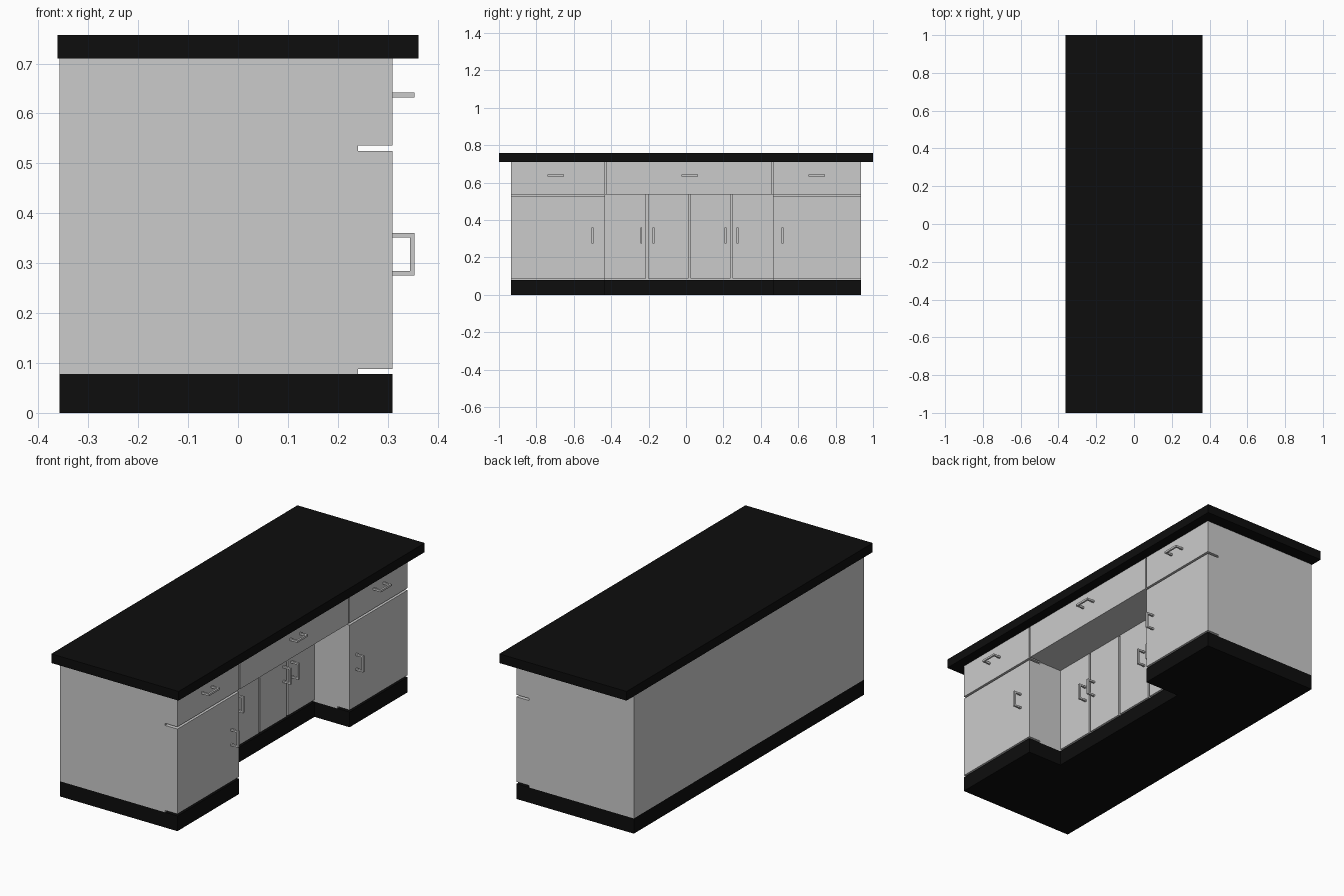
import bpy, bmesh
from mathutils import Vector

if "Cube" in bpy.data.objects:
    bpy.data.objects.remove(bpy.data.objects["Cube"])

black = bpy.data.materials.new("black_stone")
black.diffuse_color = (0.004, 0.004, 0.004, 1)
black.use_nodes = True
black.node_tree.nodes["Principled BSDF"].inputs["Base Color"].default_value = black.diffuse_color


def prism(name, pts, lo, hi, axis="z", mat=None):
    """Extrude a closed outline: (x, y) along z, or (x, z) along y."""
    bm = bmesh.new()
    place = (lambda a, b: (a, b, lo)) if axis == "z" else (lambda a, b: (a, lo, b))
    face = bm.faces.new([bm.verts.new(place(*p)) for p in pts])
    new = bmesh.ops.extrude_face_region(bm, geom=[face])["geom"]
    step = Vector((0, 0, hi - lo) if axis == "z" else (0, hi - lo, 0))
    bmesh.ops.translate(bm, vec=step, verts=[v for v in new if isinstance(v, bmesh.types.BMVert)])
    bmesh.ops.recalc_face_normals(bm, faces=bm.faces)
    mesh = bpy.data.meshes.new(name)
    bm.to_mesh(mesh)
    bm.free()
    ob = bpy.data.objects.new(name, mesh)
    bpy.context.collection.objects.link(ob)
    if mat:
        mesh.materials.append(mat)
    return ob


def box(name, x0, x1, y0, y1, z0, z1, mat=None):
    return prism(name, [(x0, y0), (x1, y0), (x1, y1), (x0, y1)], z0, z1, mat=mat)


def notched(front, inner):
    """Plan outline with a knee recess in the +x side."""
    return [(BACK, -END), (front, -END), (front, KNEE0), (inner, KNEE0),
            (inner, KNEE1), (front, KNEE1), (front, END), (BACK, END)]


def u_shape(face_x, lo, hi, t=0.009, reach=0.044):
    """Bracket outline standing off a panel face."""
    o = face_x + reach
    return [(face_x, lo), (o, lo), (o, hi), (face_x, hi), (face_x, hi - t),
            (o - t, hi - t), (o - t, lo + t), (face_x, lo + t)]


BACK, FRONT, INNER, THICK = -0.358, 0.31, 0.11, 0.07
END, KNEE0, KNEE1 = 0.935, -0.433, 0.464
BASE, SPLIT, TOP = 0.078, 0.536, 0.71

# Countertop, plinth and carcass
box("countertop", -0.362, 0.362, -1, 1, TOP, 0.757, black)
prism("plinth", notched(FRONT, INNER), 0, BASE, mat=black)
prism("lower_carcass", notched(FRONT - THICK, INNER - THICK), BASE, SPLIT)
box("upper_carcass", BACK, FRONT - THICK, -END, END, SPLIT, TOP)

# Doors: y range, front plane, top height, handle position
doors = [(-END, KNEE0, FRONT, 0.525, -0.499),
         (KNEE0, -0.214, INNER, SPLIT, -0.239),
         (-0.204, 0.013, INNER, SPLIT, -0.174),
         (0.023, 0.239, INNER, SPLIT, 0.211),
         (0.249, KNEE1, INNER, SPLIT, 0.276),
         (KNEE1, END, FRONT, 0.525, 0.516)]
for i, (y0, y1, x, top, hy) in enumerate(doors):
    box(f"door_{i}", x - THICK, x, y0, y1, 0.088, top)
    prism(f"door_handle_{i}", u_shape(x, 0.275, 0.36), hy - 0.005, hy + 0.005, "y")

# Drawers: y range and handle centre
drawers = [(-END, -0.435, -0.697), (-0.427, 0.457, 0.021), (0.465, END, 0.7)]
for i, (y0, y1, hy) in enumerate(drawers):
    box(f"drawer_{i}", FRONT - THICK, FRONT, y0, y1, SPLIT, TOP)
    prism(f"drawer_handle_{i}", u_shape(FRONT, hy - 0.044, hy + 0.044), 0.632, 0.642)
